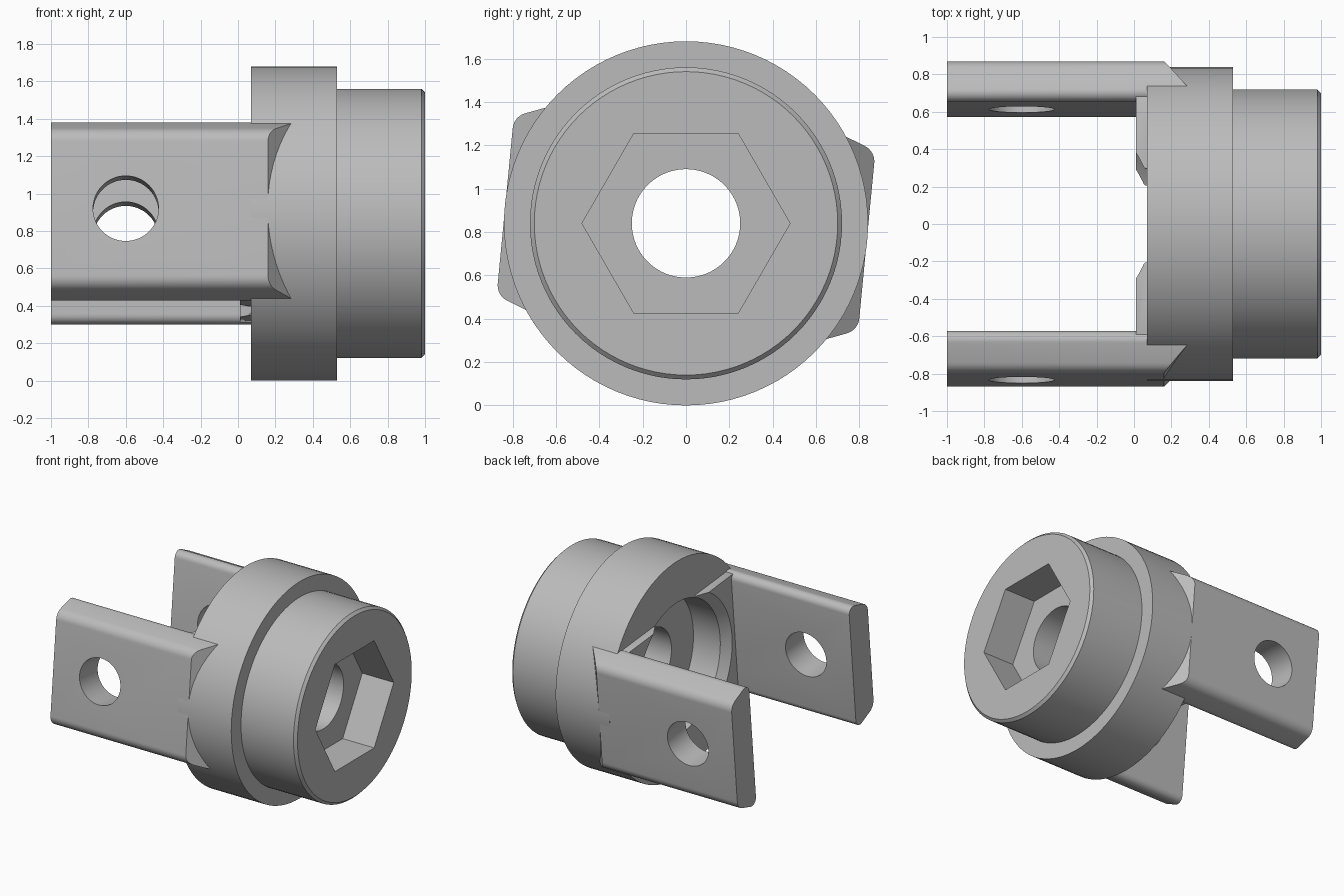
import bpy, bmesh
from math import pi, cos, sin, tan, radians
from mathutils import Matrix, Vector

if "Cube" in bpy.data.objects:
    bpy.data.objects.remove(bpy.data.objects["Cube"])

AXIS_Z = 0.84
TILT = radians(-5.5)

steel = bpy.data.materials.new("plain_grey_metal")
steel.use_nodes = True
GREY = (0.5, 0.5, 0.5, 1)
steel.diffuse_color = GREY
steel.node_tree.nodes["Principled BSDF"].inputs["Base Color"].default_value = GREY


def make_object(name, bm, turn=0.0):
    """Turn the mesh about the main axis and lift it to its height."""
    bmesh.ops.recalc_face_normals(bm, faces=bm.faces)
    bm.transform(Matrix.Translation((0, 0, AXIS_Z)) @ Matrix.Rotation(turn, 4, 'X'))
    mesh = bpy.data.meshes.new(name)
    bm.to_mesh(mesh)
    bm.free()
    obj = bpy.data.objects.new(name, mesh)
    bpy.context.collection.objects.link(obj)
    mesh.materials.append(steel)
    return obj


def lathe(profile, steps=96):
    """Revolve a closed (x, radius) profile about the x axis."""
    bm = bmesh.new()
    verts = [bm.verts.new((x, 0, r)) for x, r in profile]
    edges = [bm.edges.new((a, b)) for a, b in zip(verts, verts[1:] + verts[:1])]
    bmesh.ops.spin(bm, geom=verts + edges, cent=(0, 0, 0), axis=(1, 0, 0),
                   angle=2 * pi, steps=steps)
    bmesh.ops.remove_doubles(bm, verts=bm.verts, dist=1e-5)
    return bm


def prism(section, start, end):
    """Extrude a (y, z) section along x; end is a function of y."""
    bm = bmesh.new()
    near = [bm.verts.new((start, y, z)) for y, z in section]
    far = [bm.verts.new((end(y), y, z)) for y, z in section]
    bm.faces.new(near)
    bm.faces.new(far)
    for i in range(len(section)):
        j = (i + 1) % len(section)
        bm.faces.new((near[i], near[j], far[j], far[i]))
    return bm


def rounded(corners, steps=8):
    """Round each (y, z, radius) corner of a convex section."""
    points = []
    for i, (y, z, r) in enumerate(corners):
        p = Vector((y, z))
        a = (Vector(corners[i - 1][:2]) - p).normalized()
        b = (Vector(corners[(i + 1) % len(corners)][:2]) - p).normalized()
        half = a.angle(b) / 2
        centre = p + (a + b).normalized() * r / sin(half)
        first = p + a * r / tan(half) - centre
        last = p + b * r / tan(half) - centre
        sweep = first.angle_signed(last)
        for k in range(steps + 1):
            t = -sweep * k / steps
            points.append((centre.x + first.x * cos(t) - first.y * sin(t),
                           centre.y + first.x * sin(t) + first.y * cos(t)))
    return points


def cut(obj, cutter):
    bpy.context.view_layer.objects.active = obj
    mod = obj.modifiers.new("cut", 'BOOLEAN')
    mod.solver = 'EXACT'
    mod.object = cutter
    bpy.ops.object.modifier_apply(modifier=mod.name)
    bpy.data.objects.remove(cutter)


def smooth(obj):
    bpy.ops.object.select_all(action='DESELECT')
    obj.select_set(True)
    bpy.context.view_layer.objects.active = obj
    bpy.ops.object.shade_smooth_by_angle(angle=radians(25))


# Stepped round body with a bore and a recess between the arms
body = make_object("flanged_body", lathe([
    (0.07, 0.84), (0.53, 0.84), (0.53, 0.72), (0.98, 0.72), (1, 0.70),
    (1, 0.25), (0.3, 0.25), (0.3, 0.52), (0.07, 0.52)]))

# Hexagonal socket in the outer end
hexagon = [(0.48 * cos(i * pi / 3), 0.48 * sin(i * pi / 3)) for i in range(6)]
cut(body, make_object("socket_cutter", prism(hexagon, 0.73, lambda y: 1.1)))
smooth(body)

# Two tilted fork arms, opposite each other
INNER, OUTER = 0.615, 0.838
arm_section = rounded([(INNER, -0.5, 0.05), (OUTER, -0.415, 0.08),
                       (OUTER, 0.415, 0.08), (INNER, 0.5, 0.05)])
foot_section = rounded([(0.25, -0.47, 0.01), (0.68, -0.47, 0.01),
                        (0.68, 0.47, 0.01), (0.25, 0.47, 0.01)], 2)

for side, turn in (("back", TILT), ("front", TILT + pi)):
    # Arm with a slanted end running into the flange
    arm = make_object(side + "_arm", prism(
        arm_section, -1, lambda y: 0.16 + 0.87 * (OUTER - y)), turn)
    pin = bmesh.new()
    bmesh.ops.create_cone(pin, cap_ends=True, segments=64, radius1=0.175,
                          radius2=0.175, depth=1,
                          matrix=Matrix.Translation((-0.6, 0.7, 0))
                          @ Matrix.Rotation(pi / 2, 4, 'X'))
    cut(arm, make_object("pin_cutter", pin, turn))
    smooth(arm)

    # Low foot joining arm and flange, trimmed by a flared bore
    foot = make_object(side + "_arm_foot",
                       prism(foot_section, 0.01, lambda y: 0.12), turn)
    flare = bmesh.new()
    bmesh.ops.create_cone(flare, cap_ends=True, segments=96, radius1=0.64,
                          radius2=0.52, depth=0.12,
                          matrix=Matrix.Translation((0.01, 0, 0))
                          @ Matrix.Rotation(pi / 2, 4, 'Y'))
    cut(foot, make_object("flare_cutter", flare, turn))
    bore = bmesh.new()
    bmesh.ops.create_cone(bore, cap_ends=True, segments=96, radius1=0.52,
                          radius2=0.52, depth=0.4,
                          matrix=Matrix.Rotation(pi / 2, 4, 'Y'))
    cut(foot, make_object("bore_cutter", bore, turn))
    smooth(foot)
